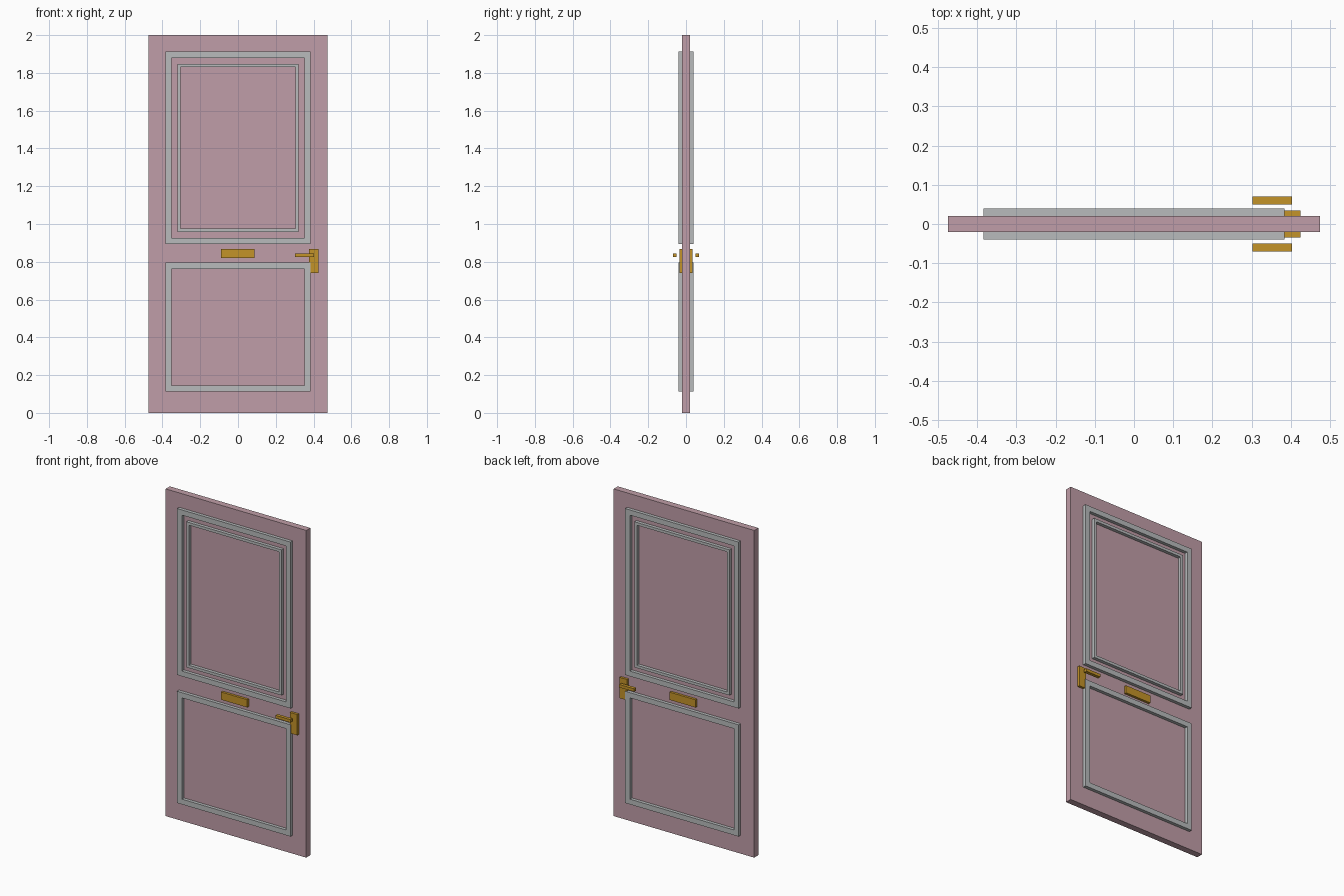
import bpy, bmesh

if "Cube" in bpy.data.objects:
    bpy.data.objects.remove(bpy.data.objects["Cube"])


def material(name, rgb):
    m = bpy.data.materials.new(name)
    lin = [((c / 255 + 0.055) / 1.055) ** 2.4 for c in rgb]
    m.diffuse_color = (*lin, 1)
    m.use_nodes = True
    m.node_tree.nodes["Principled BSDF"].inputs["Base Color"].default_value = m.diffuse_color
    return m


PINK = material("dusty_pink", (192, 158, 168))
GREY = material("light_grey", (184, 187, 188))
GOLD = material("brass_gold", (196, 147, 40))


def finish(name, bm, mat, mirror):
    bmesh.ops.recalc_face_normals(bm, faces=bm.faces)
    me = bpy.data.meshes.new(name)
    bm.to_mesh(me)
    bm.free()
    me.materials.append(mat)
    ob = bpy.data.objects.new(name, me)
    bpy.context.collection.objects.link(ob)
    if mirror:  # repeat the part on the back of the door
        mod = ob.modifiers.new("both_sides", 'MIRROR')
        mod.use_axis = (False, True, False)
        mod.use_mirror_merge = False
    return ob


def box(name, x, y, z, mat, mirror=True):
    bm = bmesh.new()
    bmesh.ops.create_cube(bm, size=1)
    for v in bm.verts:
        v.co = [r[0] if c < 0 else r[1] for r, c in zip((x, y, z), v.co)]
    return finish(name, bm, mat, mirror)


def frame(name, half_w, z0, z1, width, y_front, mat):
    """Rectangular moulding standing proud of the door face."""
    bm = bmesh.new()

    def loop(inset, y):
        w, a, b = half_w - inset, z0 + inset, z1 - inset
        return [bm.verts.new(p) for p in
                ((-w, y, a), (w, y, a), (w, y, b), (-w, y, b))]

    back = -0.018
    loops = [loop(0, back), loop(0, y_front), loop(width, y_front), loop(width, back)]
    for i in range(4):
        p, q = loops[i], loops[(i + 1) % 4]
        for j in range(4):
            k = (j + 1) % 4
            bm.faces.new((p[j], p[k], q[k], q[j]))
    return finish(name, bm, mat, True)


# Door slab
box("door_slab", (-0.475, 0.475), (-0.02, 0.02), (0, 2), PINK, mirror=False)

# Panel mouldings
frame("upper_outer_moulding", 0.384, 0.895, 1.912, 0.032, -0.04, GREY)
frame("upper_inner_moulding", 0.321, 0.958, 1.848, 0.017, -0.04, GREY)
frame("lower_moulding", 0.384, 0.112, 0.795, 0.032, -0.04, GREY)

# Brass fittings
box("letter_plate", (-0.089, 0.087), (-0.035, -0.018), (0.82, 0.867), GOLD)
box("handle_plate", (0.375, 0.425), (-0.035, -0.018), (0.74, 0.867), GOLD)
box("handle_lever", (0.302, 0.403), (-0.07, -0.05), (0.825, 0.843), GOLD)
